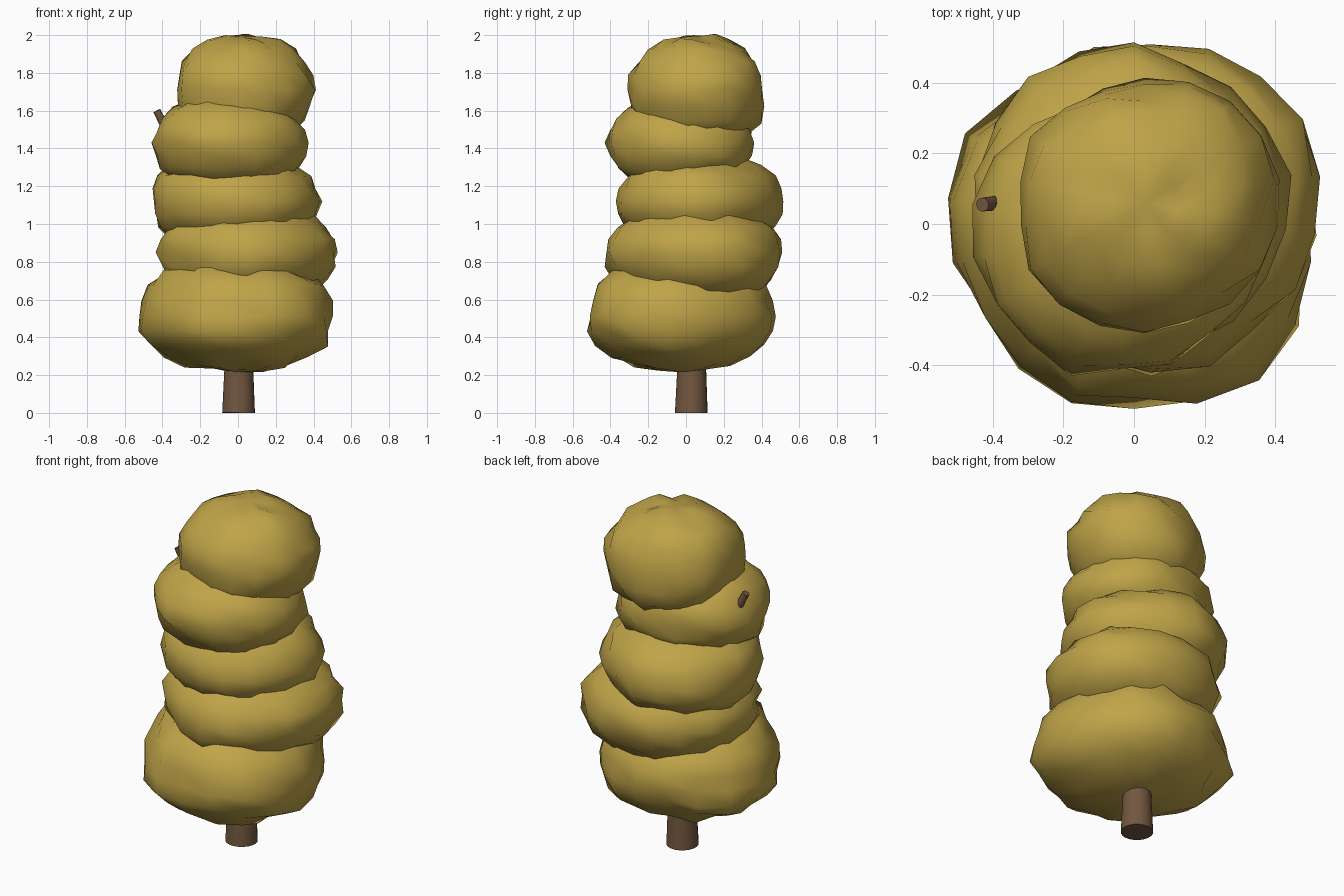
import bpy, bmesh, math
from mathutils import Vector, noise

if "Cube" in bpy.data.objects:
    bpy.data.objects.remove(bpy.data.objects["Cube"])


def material(name, rgb):
    m = bpy.data.materials.new(name)
    m.diffuse_color = (*rgb, 1)
    m.use_nodes = True
    m.node_tree.nodes["Principled BSDF"].inputs["Base Color"].default_value = m.diffuse_color
    return m


leaf = material("leaf_ochre", (0.52, 0.37, 0.065))
bark = material("bark_brown", (0.17, 0.095, 0.05))


def add_object(name, bm, mat):
    me = bpy.data.meshes.new(name)
    bm.to_mesh(me)
    bm.free()
    me.materials.append(mat)
    ob = bpy.data.objects.new(name, me)
    bpy.context.collection.objects.link(ob)
    return ob


def lumpy_blob(name, centre, down, up, radii, seed):
    """Squashed sphere with a radius for every 30 degrees and noise lumps."""
    bm = bmesh.new()
    bmesh.ops.create_uvsphere(bm, u_segments=18, v_segments=12, radius=1)
    for v in bm.verts:
        d = v.co.normalized()
        a = (math.degrees(math.atan2(d.y, d.x)) % 360) / 30
        i = int(a) % 12
        r = radii[i] + (radii[(i + 1) % 12] - radii[i]) * (a - int(a))
        flat = math.hypot(d.x, d.y)
        full = (flat ** 2.2 + abs(d.z) ** 2.2) ** (-1 / 2.2)
        off = Vector((seed * 7.3, seed * 3.1, 0.4))
        lump = full * (1 + 0.05 * noise.noise(d * 2.6 + off) + 0.085 * noise.noise(d * 4.7 + off))
        h = up if d.z > 0 else down
        v.co = Vector(centre) + Vector((d.x * r, d.y * r, d.z * h)) * lump
    for f in bm.faces:
        f.smooth = True
    return add_object(name, bm, leaf)


def taper(name, start, end, r1, r2, sides):
    """Tapered round limb between two points."""
    start, end = Vector(start), Vector(end)
    axis = end - start
    bm = bmesh.new()
    bmesh.ops.create_cone(bm, cap_ends=True, segments=sides, radius1=r1,
                          radius2=r2, depth=axis.length)
    rot = axis.to_track_quat('Z', 'Y')
    for v in bm.verts:
        v.co = rot @ v.co + (start + end) / 2
    for f in bm.faces:
        f.smooth = len(f.verts) == 4
    ob = add_object(name, bm, bark)
    for e in ob.data.edges:
        vs = [ob.data.vertices[i].co for i in e.vertices]
        e.use_edge_sharp = abs((vs[0] - vs[1]).dot(axis.normalized())) < 0.01
    return ob


# Foliage tiers from the bottom up: centre, lower and upper half heights, radii
tiers = [
    ((0, -0.02, 0.51), 0.29, 0.32,
     (.50, .49, .50, .49, .50, .54, .53, .50, .51, .50, .54, .53)),
    ((0.05, 0.05, 0.85), 0.28, 0.26,
     (.475, .49, .48, .46, .46, .46, .48, .47, .46, .47, .46, .46)),
    ((0, 0.06, 1.12), 0.26, 0.26,
     (.45, .41, .41, .455, .46, .46, .47, .45, .43, .43, .42, .43)),
    ((-0.03, -0.02, 1.43), 0.26, 0.25,
     (.39, .41, .41, .38, .38, .40, .42, .42, .42, .39, .39, .40)),
    ((0.03, 0.06, 1.71), 0.32, 0.29,
     (.37, .38, .37, .35, .35, .36, .36, .38, .37, .36, .36, .37)),
]
for n, (c, down, up, radii) in enumerate(tiers):
    lumpy_blob(f"foliage_tier_{n + 1}", c, down, up, radii, n + 1)

# Trunk running up into the foliage, and the branch poking out on the left
taper("trunk", (0.003, 0.028, 0), (0.01, 0.04, 1.3), 0.087, 0.03, 20)
taper("branch", (-0.10, 0.09, 0.95), (-0.43, 0.055, 1.6), 0.035, 0.02, 10)
